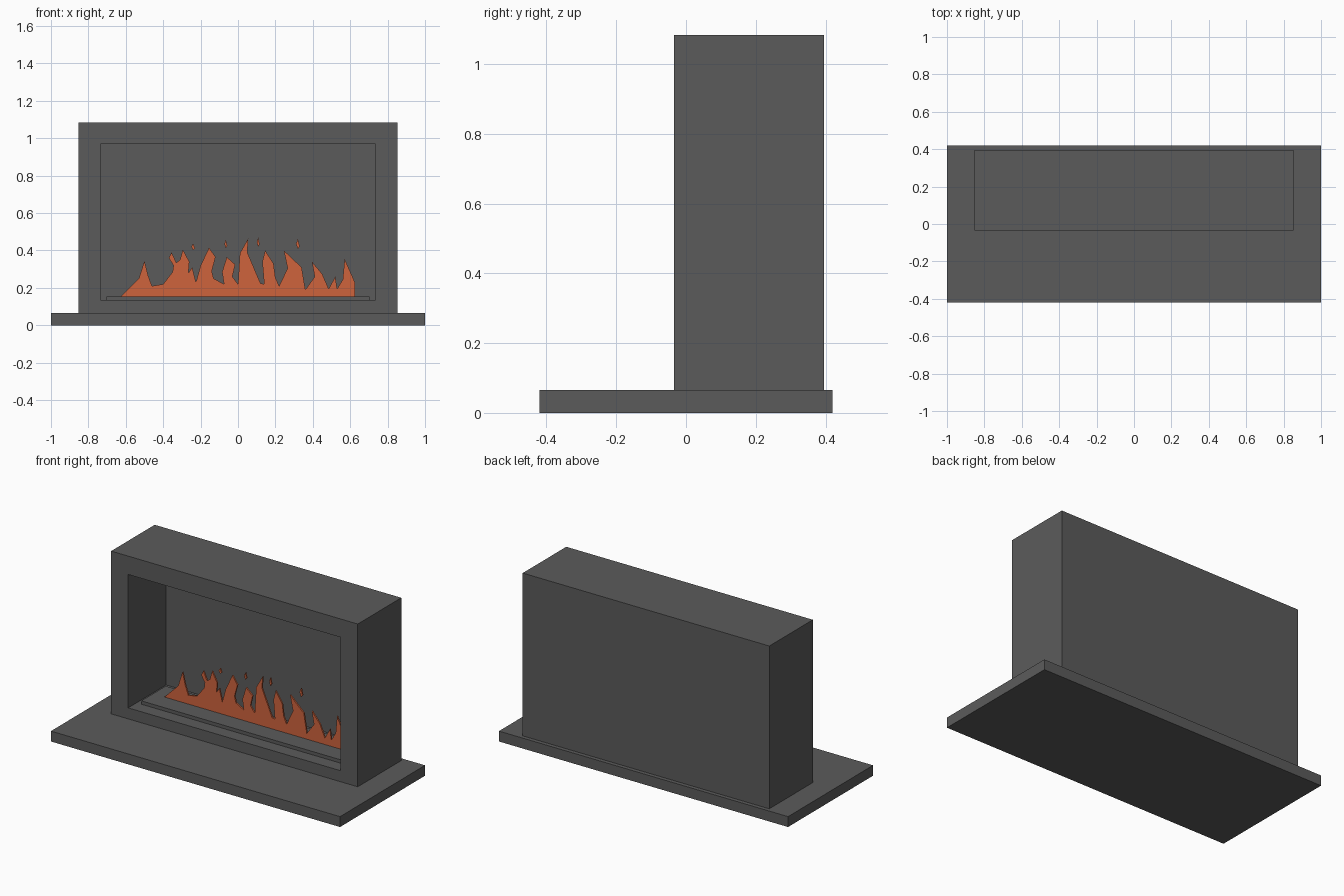
import bpy, bmesh

if "Cube" in bpy.data.objects:
    bpy.data.objects.remove(bpy.data.objects["Cube"])


def material(name, rgb):
    m = bpy.data.materials.new(name)
    m.diffuse_color = (*rgb, 1)
    m.use_nodes = True
    m.node_tree.nodes["Principled BSDF"].inputs["Base Color"].default_value = m.diffuse_color
    return m


CHARCOAL = material("charcoal", (0.105, 0.105, 0.105))
ORANGE = material("flame orange", (0.62, 0.125, 0.046))


def finish(name, bm, mat):
    bmesh.ops.recalc_face_normals(bm, faces=bm.faces[:])
    me = bpy.data.meshes.new(name)
    bm.to_mesh(me)
    bm.free()
    me.materials.append(mat)
    ob = bpy.data.objects.new(name, me)
    bpy.context.collection.objects.link(ob)
    return ob


def box_mesh(half_x, y, z):
    bm = bmesh.new()
    bmesh.ops.create_cube(bm, size=2)
    for v in bm.verts:
        v.co = (v.co.x * half_x, y[v.co.y > 0], z[v.co.z > 0])
    return bm


def inset_to(bm, face, half_x, y, z):
    """Inset a face, then place its corners on a given rectangle."""
    bmesh.ops.inset_individual(bm, faces=[face], thickness=0.02)
    mid = face.calc_center_median().z
    for v in face.verts:
        v.co = (half_x if v.co.x > 0 else -half_x, y, z[v.co.z > mid])


def plate(bm, outline, y, depth):
    """Upright plate cut from an x/z outline."""
    face = bm.faces.new([bm.verts.new((x, y - depth / 2, z)) for x, z in outline])
    ext = bmesh.ops.extrude_face_region(bm, geom=[face])
    for v in ext["geom"]:
        if isinstance(v, bmesh.types.BMVert):
            v.co.y += depth


# Hearth slab
finish("hearth_slab", box_mesh(1.0, (-0.42, 0.42), (0, 0.065)), CHARCOAL)

# Surround with the firebox recessed into its front
bm = box_mesh(0.853, (-0.035, 0.395), (0.065, 1.083))
front = min(bm.faces, key=lambda f: f.calc_center_median().y)
opening = (0.134, 0.968)
inset_to(bm, front, 0.735, -0.035, opening)
inset_to(bm, front, 0.735, 0.34, opening)
finish("surround", bm, CHARCOAL)

# Burner tray
finish("burner_tray", box_mesh(0.703, (0.048, 0.29), (0.134, 0.155)), CHARCOAL)

# Flames: one jagged outline, left to right
outline = [
    (-.625, .155), (-.53, .25), (-.50, .345), (-.48, .265), (-.46, .21), (-.40, .22),
    (-.35, .285), (-.345, .32), (-.37, .36), (-.355, .39), (-.33, .335), (-.31, .35),
    (-.295, .405), (-.26, .34), (-.265, .28), (-.245, .31), (-.225, .23), (-.20, .32),
    (-.155, .415), (-.12, .365), (-.14, .29), (-.13, .25), (-.075, .22), (-.085, .285),
    (-.06, .365), (-.015, .325), (-.03, .26), (0, .22), (.01, .385), (.055, .465),
    (.05, .39), (.12, .225), (.14, .22), (.13, .34), (.145, .40), (.19, .33),
    (.20, .255), (.22, .21), (.265, .305), (.245, .40), (.34, .31), (.36, .19),
    (.41, .26), (.395, .34), (.45, .275), (.485, .195), (.52, .26), (.53, .195),
    (.56, .245), (.57, .355), (.625, .23), (.625, .155)]
bm = bmesh.new()
plate(bm, outline, 0.17, 0.01)
finish("flames", bm, ORANGE)

# Sparks above the flames: x, z, half width, half height
bm = bmesh.new()
for x, z, w, h in [(-.24, .42, .01, .017), (-.065, .435, .008, .022),
                   (.108, .445, .008, .025), (.32, .435, .01, .027)]:
    plate(bm, [(x - w, z), (x, z - h), (x + w, z - h * .5), (x, z + h)], 0.17, 0.01)
finish("sparks", bm, ORANGE)
